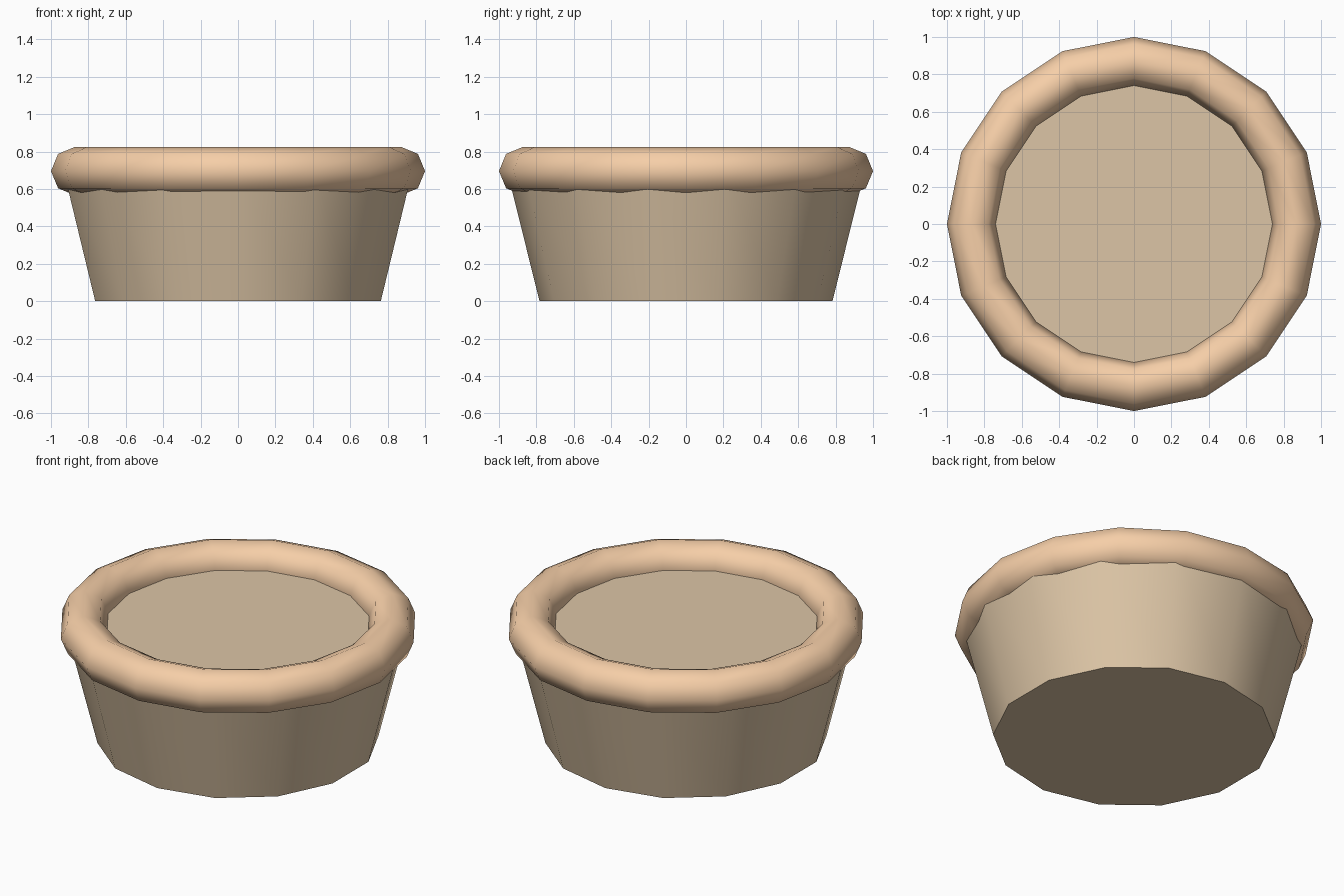
import bpy, math

if "Cube" in bpy.data.objects:
    bpy.data.objects.remove(bpy.data.objects["Cube"])

def finish(obj, name, color, angle):
    obj.name = name
    mat = bpy.data.materials.new(name + "_material")
    mat.diffuse_color = (*color, 1)
    mat.use_nodes = True
    mat.node_tree.nodes["Principled BSDF"].inputs["Base Color"].default_value = mat.diffuse_color
    obj.data.materials.append(mat)
    bpy.ops.object.shade_smooth_by_angle(angle=math.radians(angle))

H = 0.696  # height of the tapered body

# Tapered solid body, 14 sides
bpy.ops.mesh.primitive_cone_add(vertices=14, radius1=0.783, radius2=0.956,
                                depth=H, location=(0, 0, H / 2))
finish(bpy.context.object, "pot_body", (0.72, 0.56, 0.38), 40)

# Rounded rim around the top edge
bpy.ops.mesh.primitive_torus_add(major_segments=16, minor_segments=8,
                                 major_radius=0.87, minor_radius=0.13,
                                 location=(0, 0, H))
finish(bpy.context.object, "pot_rim", (0.92, 0.62, 0.39), 60)
